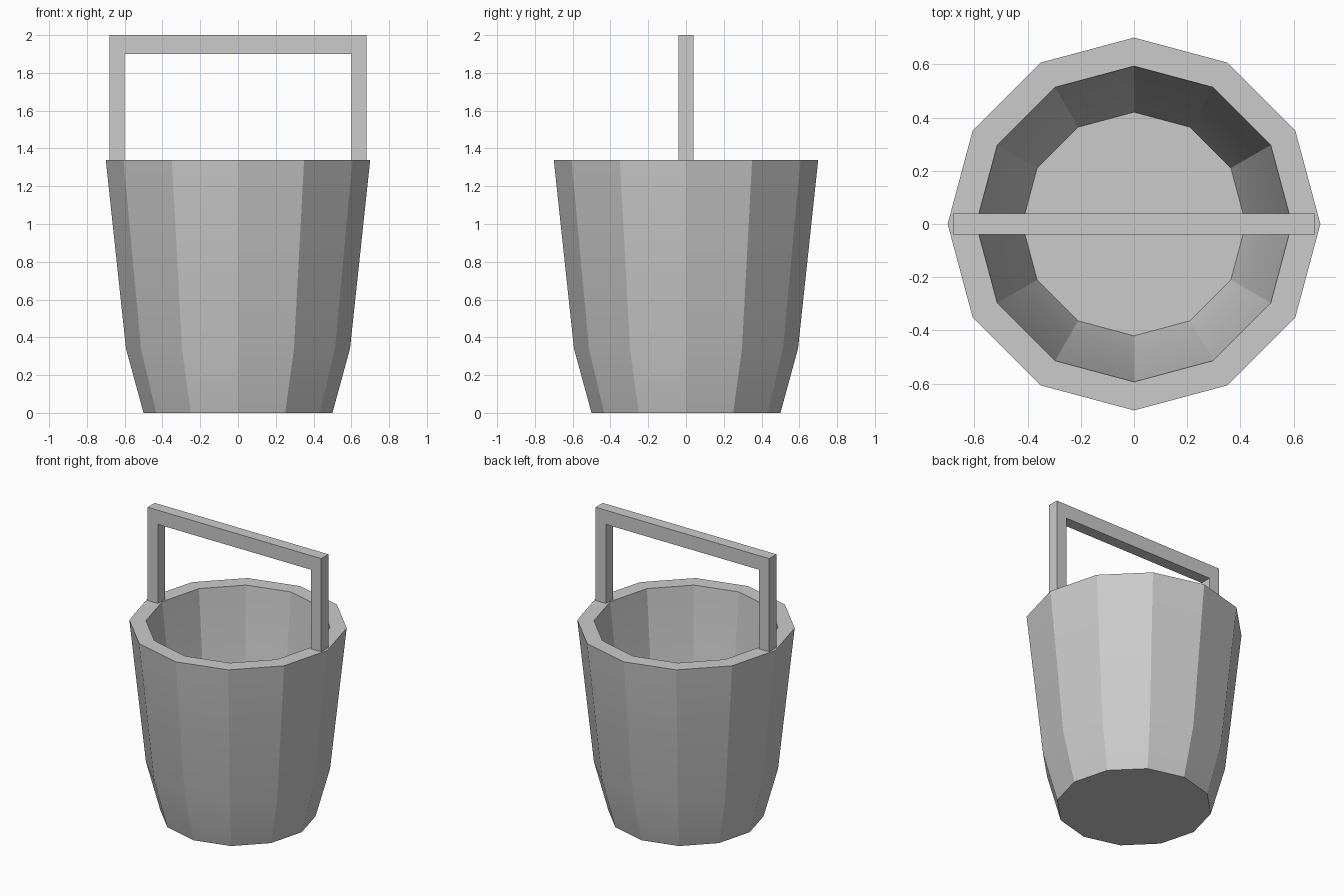
import bpy, bmesh, math

if "Cube" in bpy.data.objects:
    bpy.data.objects.remove(bpy.data.objects["Cube"])

SIDES = 12

def finish(bm, name):
    bmesh.ops.recalc_face_normals(bm, faces=bm.faces)
    me = bpy.data.meshes.new(name)
    bm.to_mesh(me)
    bm.free()
    ob = bpy.data.objects.new(name, me)
    bpy.context.collection.objects.link(ob)
    return ob

# Bucket: 12-sided lathe, outer wall up, over the rim, down to the inner floor
profile = [(0.50, 0), (0.593, 0.34), (0.70, 1.34),
           (0.593, 1.34), (0.49, 0.355), (0.42, 0.10)]
bm = bmesh.new()
rings = [[bm.verts.new((r * math.cos(i * math.tau / SIDES),
                        r * math.sin(i * math.tau / SIDES), z))
          for i in range(SIDES)] for r, z in profile]
for a, b in zip(rings, rings[1:]):
    for i in range(SIDES):
        j = (i + 1) % SIDES
        bm.faces.new((a[i], a[j], b[j], b[i]))
bm.faces.new(rings[0])
bm.faces.new(rings[-1])
bucket = finish(bm, "bucket")

# Soft bend near the base, crisp edges between the staves
bpy.context.view_layer.objects.active = bucket
bucket.select_set(True)
bpy.ops.object.shade_smooth_by_angle(angle=math.radians(20))

# Handle: square arch standing on the rim
arch = [(-0.68, 1.34), (-0.60, 1.34), (-0.60, 1.90), (0.60, 1.90),
        (0.60, 1.34), (0.68, 1.34), (0.68, 2.0), (-0.68, 2.0)]
bm = bmesh.new()
face = bm.faces.new([bm.verts.new((x, -0.04, z)) for x, z in arch])
ext = bmesh.ops.extrude_face_region(bm, geom=[face], use_keep_orig=True)
bmesh.ops.translate(bm, vec=(0, 0.08, 0),
                    verts=[g for g in ext["geom"] if isinstance(g, bmesh.types.BMVert)])
finish(bm, "handle")
